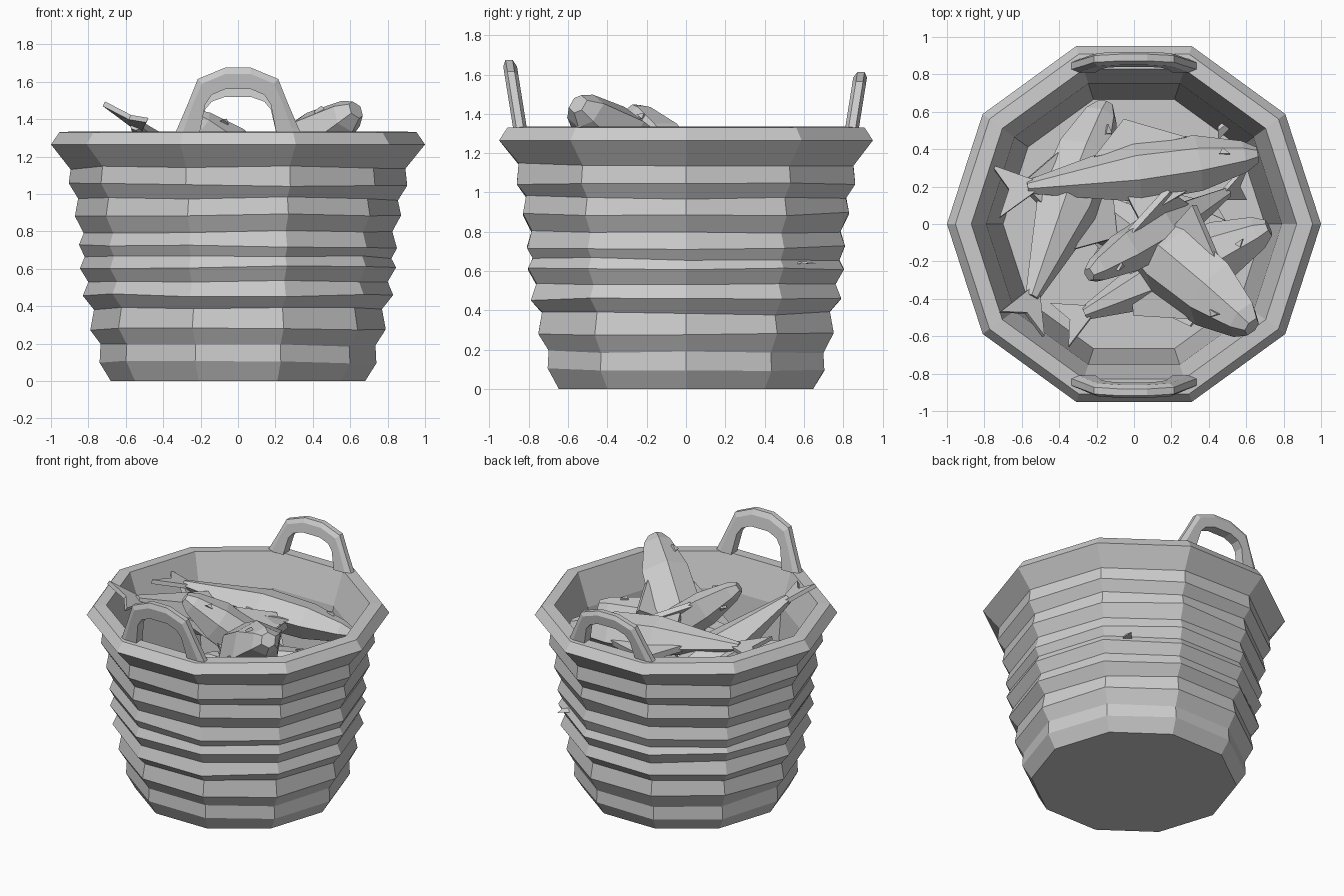
import bpy, bmesh, math, random
from mathutils import Vector, Matrix

random.seed(4)
if "Cube" in bpy.data.objects:
    bpy.data.objects.remove(bpy.data.objects["Cube"])

grey = bpy.data.materials.new("plain grey")
grey.use_nodes = True
COLOUR = (0.6, 0.6, 0.6, 1)
grey.diffuse_color = COLOUR
grey.node_tree.nodes["Principled BSDF"].inputs["Base Color"].default_value = COLOUR


def finish(name, bm):
    bmesh.ops.recalc_face_normals(bm, faces=bm.faces)
    mesh = bpy.data.meshes.new(name)
    bm.to_mesh(mesh)
    bm.free()
    mesh.materials.append(grey)
    obj = bpy.data.objects.new(name, mesh)
    bpy.context.collection.objects.link(obj)
    return obj


def loft(bm, rings):
    """Skin a list of point rings and cap both ends."""
    loops = [[bm.verts.new(p) for p in ring] for ring in rings]
    n = len(loops[0])
    for a, b in zip(loops, loops[1:]):
        for i in range(n):
            j = (i + 1) % n
            bm.faces.new((a[i], a[j], b[j], b[i]))
    bm.faces.new(loops[0][::-1])
    bm.faces.new(loops[-1])


def plate(bm, outline, thick):
    """Flat fin in the local xz plane, given as (x, z) points."""
    loft(bm, [[(x, s * thick / 2, z) for x, z in outline] for s in (-1, 1)])


# Basket: ten-sided ribbed wall, slanted rim, hollow inside (radius, height)
SIDES = 10
profile = [(.68, 0), (.74, .1), (.735, .19), (.79, .28), (.77, .385), (.83, .46),
           (.80, .535), (.845, .61), (.82, .66), (.85, .72), (.825, .80), (.872, .89),
           (.855, .975), (.905, 1.05), (.895, 1.14), (1.0, 1.265), (.955, 1.33),
           (.87, 1.335), (.79, 1.1), (.70, .1)]
rings = []
for k, (r, z) in enumerate(profile):
    ring = []
    for i in range(SIDES):
        a = math.tau * i / SIDES
        wobble = random.uniform(-.01, .01) if 0 < k < 15 else 0
        ring.append((r * math.cos(a), r * math.sin(a), z + wobble))
    rings.append(ring)
bm = bmesh.new()
loft(bm, rings)
finish("basket", bm)

# Handles: arched bars with a chamfered outer edge, leaning outwards
outer = [(.335, 0), (.325, .02), (.265, .16), (.215, .285), (.07, .345)]
inner = [(.205, 0), (.2, .02), (.175, .15), (.14, .2), (.07, .23)]


def mirrored(points):
    return [(-x, z) for x, z in points] + points[::-1]


def handle(name, side, height):
    bm = bmesh.new()
    rings = []
    for (ox, oz), (ix, iz) in zip(mirrored(outer), mirrored(inner)):
        ring = []
        for t, y in ((0, -.035), (.7, -.035), (1, -.018), (1, .018), (.7, .035), (0, .035)):
            x, z = ix + (ox - ix) * t, (iz + (oz - iz) * t) * height
            ring.append((x, side * (.845 + .16 * z + y), 1.33 + z))
        rings.append(ring)
    loft(bm, rings)
    finish(name, bm)


handle("front_handle", -1, 1)
handle("back_handle", 1, .82)

# Fish: six-sided body along x (position, half depth, half thickness), unit length
body = [(0, .03, .025), (.05, .06, .045), (.22, .105, .075), (.45, .115, .08),
        (.68, .065, .045), (.86, .025, .018)]


def fish(name, nose, tail, roll=0, fat=1.0):
    nose, tail = Vector(nose), Vector(tail)
    bm = bmesh.new()
    loft(bm, [[(x, t * fat * sy, d * fat * sz) for sy, sz in
               ((0, 1), (1, .4), (1, -.4), (0, -1), (-1, -.4), (-1, .4))]
              for x, d, t in body])
    # Forked tail, back fin and belly fins
    plate(bm, [(.82, .015), (.98, .1), (.93, 0), (.98, -.1), (.82, -.015)], .02)
    plate(bm, [(.25, .1 * fat), (.47, .2 * fat), (.6, .075 * fat)], .03)
    plate(bm, [(.28, -.1 * fat), (.47, -.18 * fat), (.5, -.09 * fat)], .03)
    # Small wedge eyes on both flanks
    for s in (-1, 1):
        y = s * .061 * fat
        loft(bm, [[(.125 + c * .02, y + s * o, .02 * fat + e * .014) for c, e in
                   ((-1, -1), (1, -.6), (.2, 1))] for o in (-.02, .008)])
    # Lay the fish on its flank between the two end points
    along = tail - nose
    length = along.length
    along.normalize()
    depth = Vector((0, 0, 1)).cross(along).normalized()
    depth = Matrix.Rotation(math.radians(roll), 3, along) @ depth
    flank = depth.cross(along)
    frame = Matrix((along, flank, depth)).transposed().to_4x4()
    bmesh.ops.transform(bm, matrix=Matrix.Translation(nose) @ frame @ Matrix.Scale(length, 4),
                        verts=bm.verts)
    finish(name, bm)


fish("back_fish", (.66, .37, 1.15), (-.77, .17, 1.27), 190)
fish("left_fish", (-.15, .64, .88), (-.61, -.56, 1.45), -20, 1.15)
fish("middle_fish", (-.24, -.27, 1.42), (.62, .24, .7), 50, 1.1)
fish("raised_fish", (.63, -.55, 1.45), (-.34, .24, .75), -22, 1.3)
fish("right_fish", (.72, -.02, 1.12), (-.42, -.55, .88), 10, 1.2)
fish("lower_fish", (-.3, .05, .85), (.5, .1, .7), 0, 1.4)
fish("bottom_fish", (-.4, .1, .6), (.4, -.2, .5), 20, 1.4)

# Fin tip poking through the wall
bm = bmesh.new()
loft(bm, [[(.45, y, z) for y, z in ((.45, .63), (.52, .63), (.5, .65))],
          [(.575, y, z) for y, z in ((.57, .635), (.66, .64), (.6, .65))]])
finish("fin_tip", bm)
